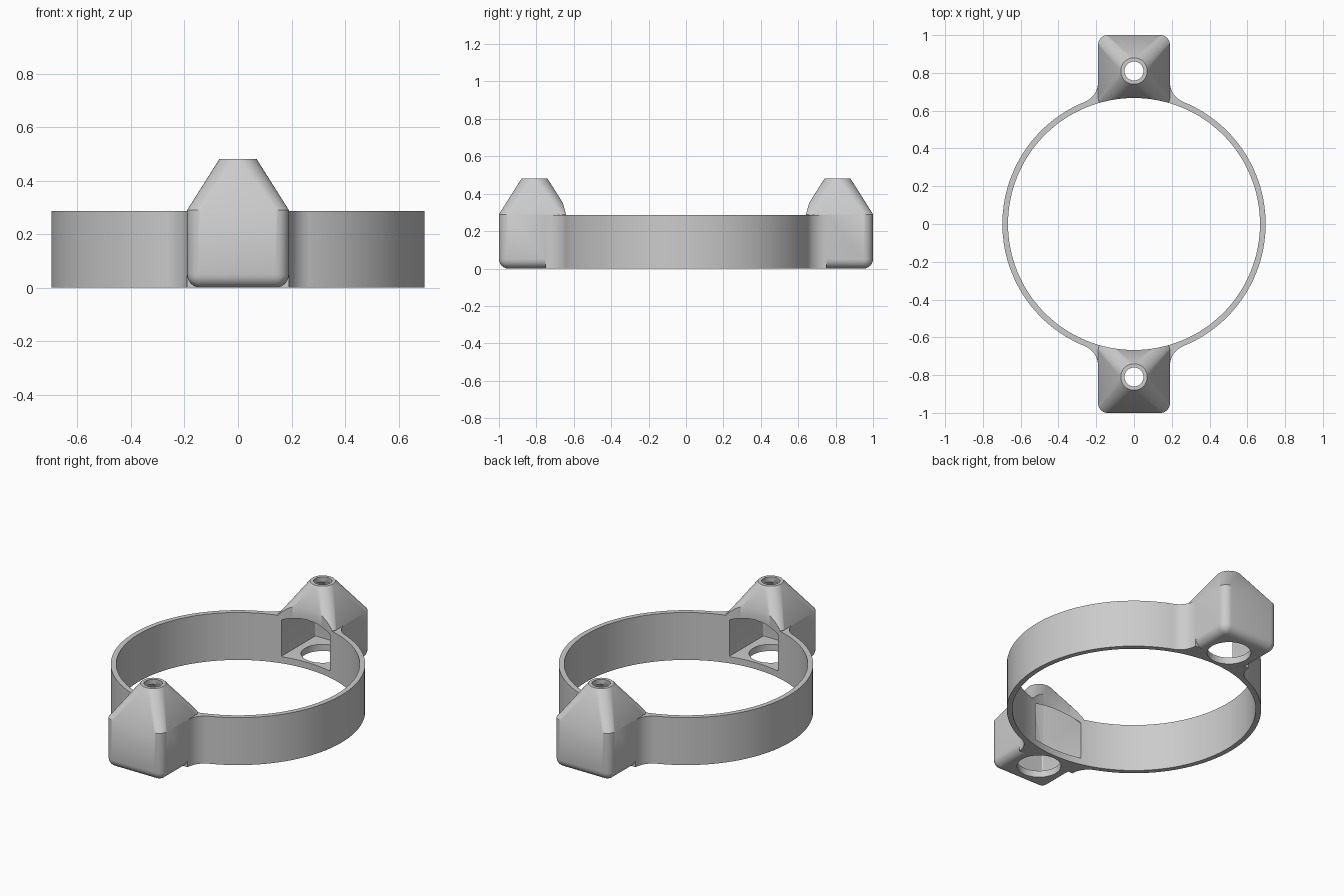
import bpy, bmesh
from math import sin, cos, pi, atan2, sqrt

if "Cube" in bpy.data.objects:
    bpy.data.objects.remove(bpy.data.objects["Cube"])

RING_R, BORE_R, RING_H = 0.697, 0.667, 0.287
POD_Y, POD_HALF, POD_H, TOP = 0.81, 0.19, 0.29, 0.48

grey = bpy.data.materials.new("light_grey")
grey.use_nodes = True
grey.diffuse_color = (0.6, 0.6, 0.6, 1)
grey.node_tree.nodes["Principled BSDF"].inputs["Base Color"].default_value = (0.6, 0.6, 0.6, 1)


def loft(name, sections):
    """Closed solid through equal-length loops of points."""
    bm = bmesh.new()
    loops = [[bm.verts.new(p) for p in s] for s in sections]
    n = len(loops[0])
    for a, b in zip(loops, loops[1:]):
        for i in range(n):
            j = (i + 1) % n
            bm.faces.new((a[i], a[j], b[j], b[i]))
    bm.faces.new(loops[0][::-1])
    bm.faces.new(loops[-1])
    bmesh.ops.recalc_face_normals(bm, faces=bm.faces)
    mesh = bpy.data.meshes.new(name)
    bm.to_mesh(mesh)
    bm.free()
    mesh.materials.append(grey)
    obj = bpy.data.objects.new(name, mesh)
    bpy.context.collection.objects.link(obj)
    return obj


def rounded_square(half, r, z, cy, n=8):
    pts = []
    for c in range(4):
        a0 = c * pi / 2
        sx = 1 if c in (0, 3) else -1
        sy = 1 if c in (0, 1) else -1
        for k in range(n + 1):
            a = a0 + k * pi / 2 / n
            pts.append((sx * (half - r) + r * cos(a), cy + sy * (half - r) + r * sin(a), z))
    return pts


def cylinder(name, r, z0, z1, cy=0, n=128):
    return loft(name, [[(r * cos(2 * pi * i / n), cy + r * sin(2 * pi * i / n), z)
                        for i in range(n)] for z in (z0, z1)])


def combine(target, tool, operation):
    mod = target.modifiers.new(operation, 'BOOLEAN')
    mod.object, mod.operation, mod.solver = tool, operation, 'EXACT'
    bpy.context.view_layer.objects.active = target
    bpy.ops.object.modifier_apply(modifier=mod.name)
    bpy.data.objects.remove(tool)


def housing(cy):
    """Square pod with a rounded base, tapering to a round nozzle."""
    r = 0.05
    sections = []
    for k in range(7):
        a = k * pi / 12
        rad = max(r * sin(a), 0.003)
        sections.append(rounded_square(POD_HALF - r + rad, rad, r * (1 - cos(a)), cy))
    sections.append(rounded_square(POD_HALF, r, POD_H, cy))
    sections.append(rounded_square(0.07, 0.069, TOP, cy))
    return loft("housing", sections)


def cavity(cy):
    """Hollow inside of a pod, ending in the nozzle hole."""
    return loft("cavity_cutter", [
        rounded_square(0.165, 0.008, 0.04, cy),
        rounded_square(0.165, 0.008, 0.26, cy),
        rounded_square(0.05, 0.049, 0.45, cy),
        rounded_square(0.05, 0.049, 0.55, cy)])


def fillet(sx, sy):
    """Concave web blending the pod side into the ring."""
    r = 0.114
    cx = POD_HALF + r
    cy = sqrt((RING_R + r) ** 2 - cx ** 2)
    end = atan2(-cy, -cx) + 2 * pi
    arc = [pi + (end - pi) * k / 10 for k in range(11)]
    outline = [(0.13, cy)] + [(cx + r * cos(a), cy + r * sin(a)) for a in arc] + [(0.13, 0.64)]
    return loft("fillet", [[(sx * x, sy * y, z) for x, y in outline] for z in (0, RING_H)])


# Outer solids
body = cylinder("ring_with_housings", RING_R, 0, RING_H)
for side in (-1, 1):
    for sx in (-1, 1):
        combine(body, fillet(sx, side), 'UNION')
    combine(body, housing(side * POD_Y), 'UNION')

# Ring bore, pod cavities and round openings in the pod floors
combine(body, cylinder("bore_cutter", BORE_R, -0.2, 0.8), 'DIFFERENCE')
for side in (-1, 1):
    combine(body, cavity(side * POD_Y), 'DIFFERENCE')
    combine(body, cylinder("floor_hole_cutter", 0.12, -0.1, 0.1, side * POD_Y, 48), 'DIFFERENCE')

# Smooth shading with crisp edges
bpy.ops.object.select_all(action='DESELECT')
body.select_set(True)
bpy.context.view_layer.objects.active = body
bpy.ops.object.shade_smooth_by_angle(angle=0.6)
